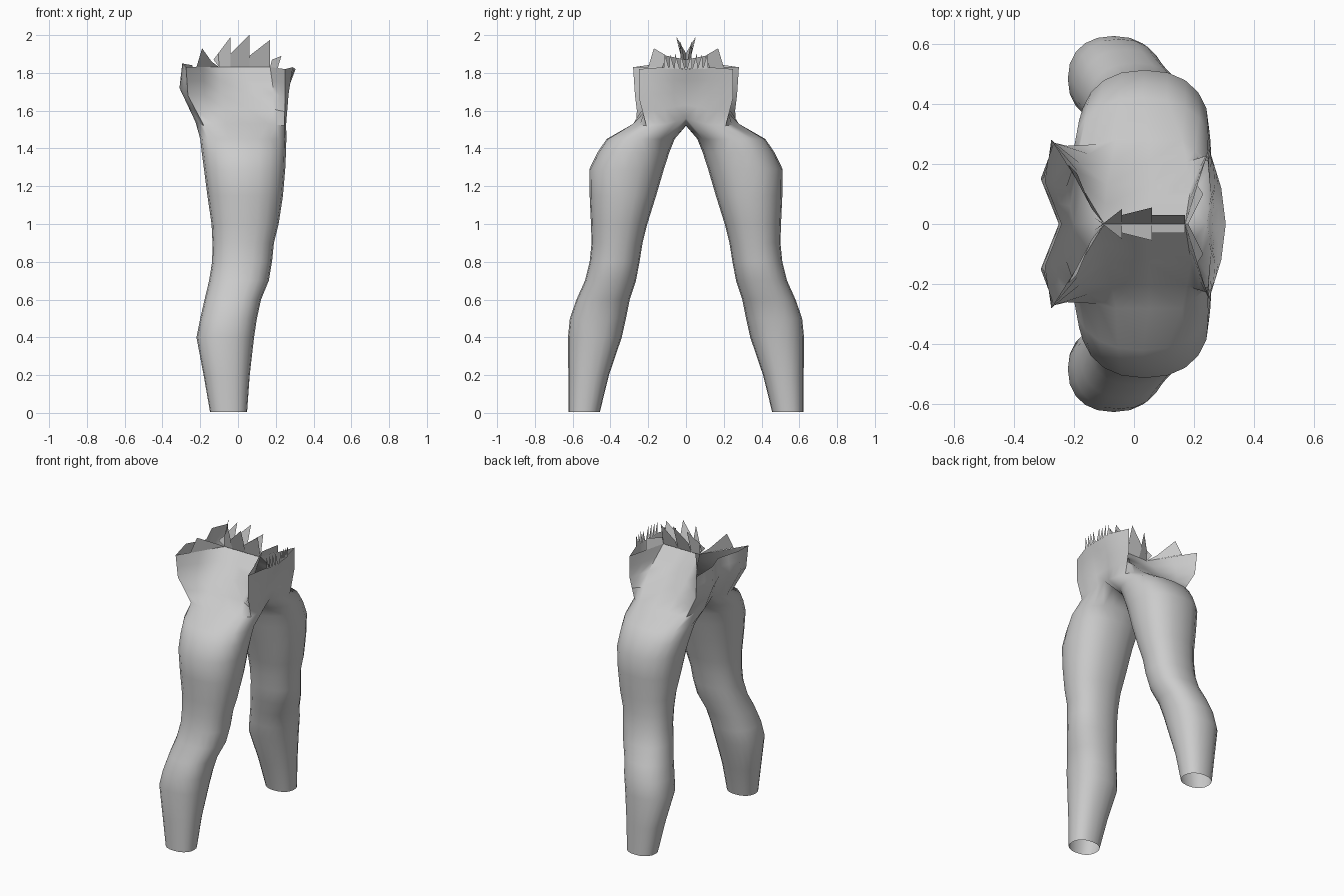
import bpy, bmesh
from math import cos, sin, pi, copysign

N, ARC = 20, 14          # points per leg ring, last index of the outer (hip) arc

# leg rings: z, x min, x max, y min, y max
LEG = [(0.005, -0.148, 0.048, 0.456, 0.622), (0.2, -0.182, 0.062, 0.408, 0.623),
       (0.4, -0.22, 0.085, 0.34, 0.625), (0.5, -0.2, 0.1, 0.318, 0.615),
       (0.6, -0.177, 0.122, 0.298, 0.58), (0.7, -0.153, 0.163, 0.265, 0.535),
       (0.8, -0.137, 0.18, 0.246, 0.51), (0.9, -0.135, 0.19, 0.23, 0.5),
       (1.0, -0.14, 0.215, 0.205, 0.503), (1.15, -0.162, 0.238, 0.158, 0.51),
       (1.29, -0.18, 0.25, 0.117, 0.512), (1.38, -0.192, 0.254, 0.088, 0.468),
       (1.45, -0.2, 0.256, 0.06, 0.42)]

# hip sections from belly seam, round the side, to back seam
HIP = [[(0.24, 0, 1.56), (0.255, 0.1, 1.53), (0.245, 0.21, 1.52), (0.16, 0.28, 1.53),
        (-0.06, 0.28, 1.53), (-0.18, 0.25, 1.52), (-0.225, 0.12, 1.54), (-0.2, 0, 1.57)],
       [(0.26, 0, 1.7), (0.268, 0.13, 1.69), (0.25, 0.25, 1.67), (0.19, 0.13, 1.69),
        (-0.09, 0.13, 1.69), (-0.265, 0.27, 1.68), (-0.31, 0.15, 1.72), (-0.25, 0, 1.72)],
       [(0.305, 0, 1.82), (0.29, 0.12, 1.83), (0.25, 0.25, 1.82), (0.17, 0.002, 1.83),
        (-0.1, 0.002, 1.83), (-0.275, 0.28, 1.83), (-0.295, 0.14, 1.85), (-0.24, 0, 1.84)]]


def spow(v, e=0.88):
    return copysign(abs(v) ** e, v)


def lerp(a, b, t):
    return tuple(p + (q - p) * t for p, q in zip(a, b))


def leg_ring(z, x0, x1, y0, y1):
    out = []
    for k in range(N):
        a = 2 * pi * k / N - pi / 5
        out.append(((x0 + x1) / 2 + (x1 - x0) / 2 * spow(cos(a)),
                    (y0 + y1) / 2 + (y1 - y0) / 2 * spow(sin(a)), z))
    return out


def hip_arc(ctrl):
    return [lerp(ctrl[k // 2], ctrl[min(k // 2 + 1, 7)], (k % 2) / 2) for k in range(ARC + 1)]


def make(name, bm):
    me = bpy.data.meshes.new(name)
    bmesh.ops.recalc_face_normals(bm, faces=bm.faces)
    bm.to_mesh(me)
    bm.free()
    ob = bpy.data.objects.new(name, me)
    bpy.context.collection.objects.link(ob)
    m = ob.modifiers.new("mirror", 'MIRROR')
    m.use_axis = (False, True, False)
    m.merge_threshold = 0.0005
    bpy.ops.object.select_all(action='DESELECT')
    ob.select_set(True)
    bpy.context.view_layer.objects.active = ob
    return ob


# trousers: leg tube, crotch ring on the centre plane, then open hip arcs
bm = bmesh.new()
rings = [leg_ring(*r) for r in LEG]
arcs = [hip_arc(h) for h in HIP]
seam = arcs[0][:]
for k in range(1, N - ARC):
    t = k / (N - ARC)
    x, y, z = lerp(arcs[0][-1], arcs[0][0], t)
    seam.append((x, 0, z - 0.045 * sin(pi * t)))
rings.append(seam)
vr = [[bm.verts.new(p) for p in r] for r in rings]
for a, b in zip(vr, vr[1:]):
    for k in range(N):
        j = (k + 1) % N
        bm.faces.new((a[k], a[j], b[j], b[k]))
low = vr[-1][:ARC + 1]
for i, (p, q) in enumerate(zip(arcs, arcs[1:])):
    for t in (0.5, 1):
        up = [bm.verts.new(lerp(u, v, t)) for u, v in zip(p, q)]
        for k in range(ARC):
            bm.faces.new((low[k], low[k + 1], up[k + 1], up[k]))
        low = up
make("trousers", bm)
bpy.ops.object.shade_smooth_by_angle(angle=0.9)

# torn waist: base start, base end, valley, tip of each jagged tooth
TEETH = [((-0.1, 0, 1.83), (-0.04, 0, 1.83), (-0.13, 0.02, 1.87), (-0.04, -0.05, 1.99)),
         ((-0.04, 0, 1.83), (0.06, 0, 1.83), (-0.04, -0.03, 1.9), (0.06, -0.055, 2.0)),
         ((0.06, 0, 1.83), (0.17, 0, 1.83), (0.06, -0.03, 1.89), (0.17, -0.03, 1.975)),
         ((0.17, 0, 1.83), (0.21, 0.13, 1.825), (0.18, 0.0, 1.87), (0.23, 0.1, 1.89)),
         ((-0.1, 0, 1.83), (-0.22, 0.2, 1.83), (-0.14, 0.05, 1.86), (-0.19, 0.17, 1.93))]
bm = bmesh.new()
for a, b, valley, tip in TEETH:
    bm.faces.new([bm.verts.new(p) for p in (a, b, tip, valley)])
for k in range(4):
    y = 0.005 + 0.028 * k
    x = 0.305 - 0.003 * k
    bm.faces.new([bm.verts.new(p) for p in
                  ((x, y, 1.82), (x, y + 0.028, 1.825), (x, y + 0.024, 1.9))])
make("torn_waist", bm)
